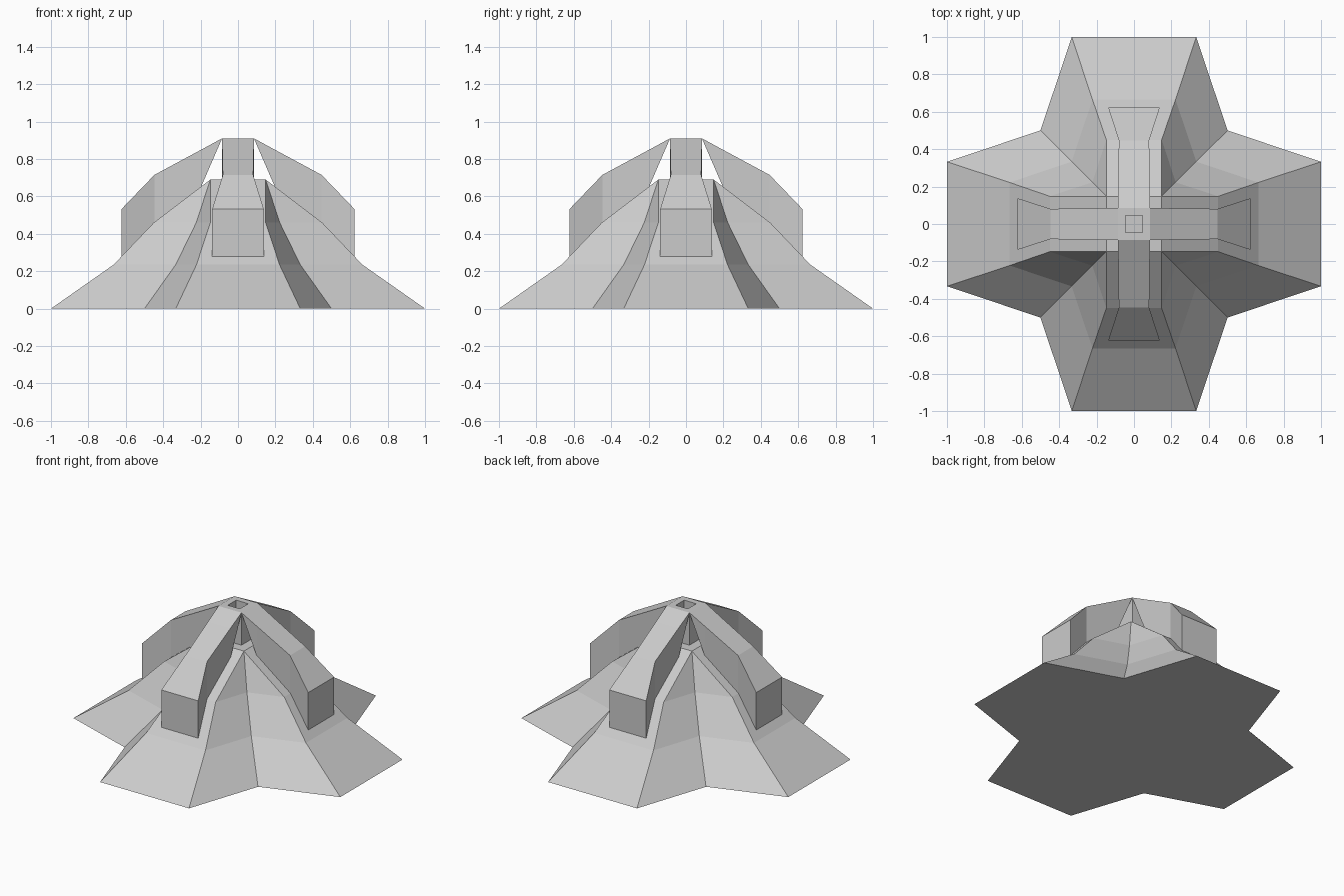
import bpy, bmesh
from math import radians
from mathutils import Matrix

if "Cube" in bpy.data.objects:
    bpy.data.objects.remove(bpy.data.objects["Cube"])


def finish(name, bm):
    bmesh.ops.remove_doubles(bm, verts=bm.verts, dist=0.0005)
    bmesh.ops.recalc_face_normals(bm, faces=bm.faces)
    mesh = bpy.data.meshes.new(name)
    bm.to_mesh(mesh)
    bm.free()
    obj = bpy.data.objects.new(name, mesh)
    bpy.context.collection.objects.link(obj)
    return obj


def loft(name, rings, cap=True, closed=False):
    """Skin a stack of equal-length rings, capped or joined end to start."""
    bm = bmesh.new()
    rows = [[bm.verts.new(p) for p in ring] for ring in rings]
    n = len(rows[0])
    pairs = list(zip(rows, rows[1:])) + ([(rows[-1], rows[0])] if closed else [])
    for a, b in pairs:
        for i in range(n):
            j = (i + 1) % n
            bm.faces.new((a[i], a[j], b[j], b[i]))
    if cap:
        bm.faces.new(rows[0])
        bm.faces.new(rows[-1])
    return finish(name, bm)


def star_ring(tip, half, notch, z):
    """Four-pointed plan outline: two tip corners and one notch per quarter."""
    pts = []
    for k in range(4):
        rot = Matrix.Rotation(radians(90 * k), 3, 'Z')
        pts += [rot @ p for p in (Matrix(((tip, -half, z), (tip, half, z),
                                          (notch, notch, z))))]
    return pts


def square(h, z):
    return [(-h, -h, z), (h, -h, z), (h, h, z), (-h, h, z)]


# Flared base with four spreading feet, narrowing to a square top
loft("base", [star_ring(1, 0.333, 0.5, 0), star_ring(0.665, 0.222, 0.333, 0.235),
              star_ring(0.45, 0.148, 0.223, 0.46), star_ring(0.148, 0.148, 0.148, 0.69)])

# Central post with a square shaft in its top
loft("centre_post", [square(0.086, 0.69), square(0.086, 0.91),
                     square(0.045, 0.91), square(0.045, 0.69)], cap=False, closed=True)

# Four buttress arms: radius, half width, lower z, upper z
sections = [(0.086, 0.086, 0.908, 0.91), (0.2, 0.084, 0.645, 0.848),
            (0.447, 0.081, 0.458, 0.715), (0.623, 0.138, 0.272, 0.532)]
for k, side in enumerate(("right", "back", "left", "front")):
    arm = loft(side + "_arm", [[(r, -w, lo), (r, w, lo), (r, w, hi), (r, -w, hi)]
                               for r, w, lo, hi in sections])
    arm.rotation_euler.z = radians(90 * k)
